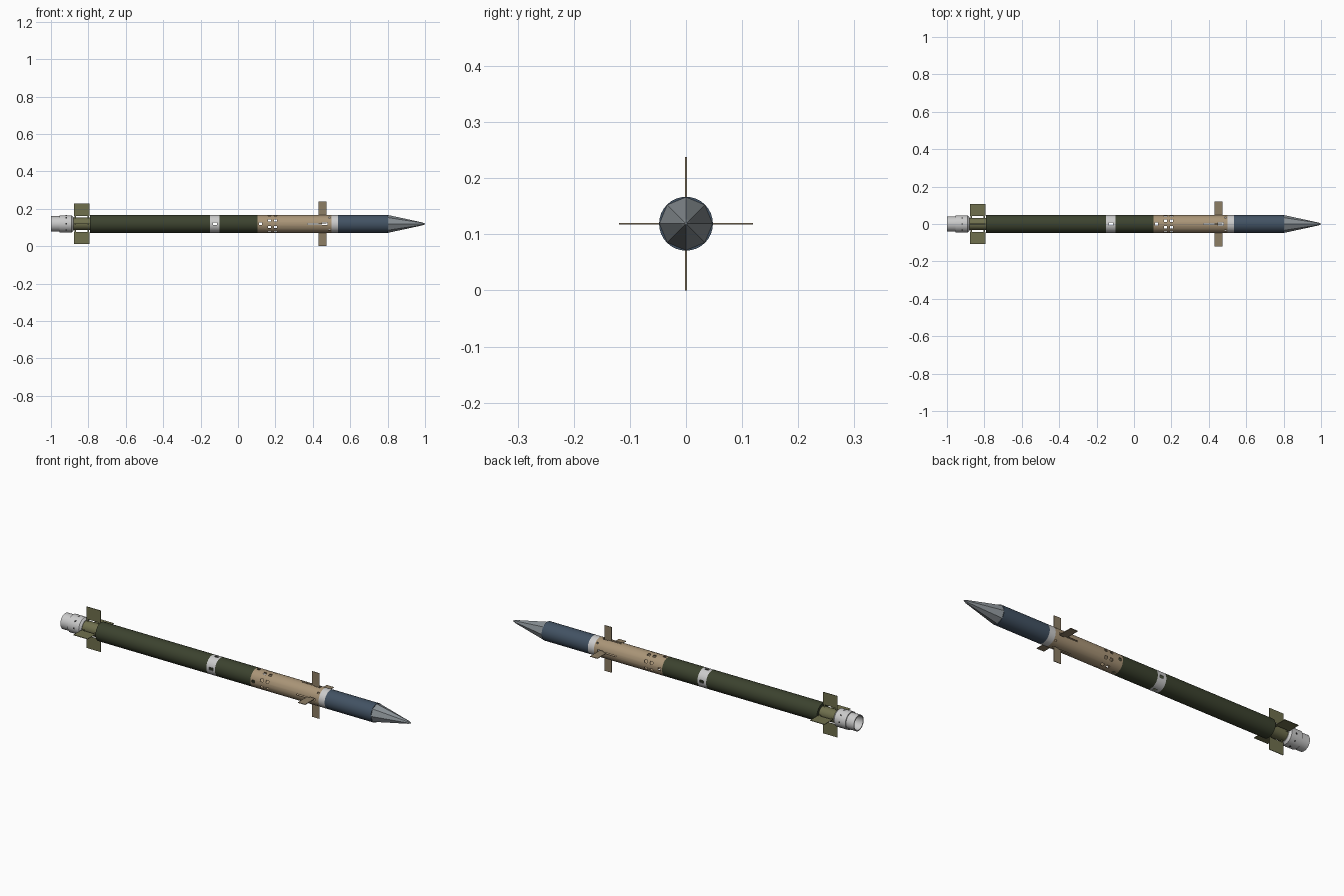
import bpy, bmesh, math
from mathutils import Matrix, Vector

if "Cube" in bpy.data.objects:
    bpy.data.objects.remove(bpy.data.objects["Cube"])

ZC = 0.119   # height of the long axis
R = 0.048    # body radius


def material(name, rgb):
    m = bpy.data.materials.new(name)
    m.diffuse_color = (*rgb, 1)
    m.use_nodes = True
    m.node_tree.nodes["Principled BSDF"].inputs["Base Color"].default_value = m.diffuse_color
    return m


GREEN = material("dark_green", (0.045, 0.055, 0.028))
OLIVE = material("olive", (0.16, 0.16, 0.075))
TAN = material("tan", (0.40, 0.30, 0.185))
BROWN = material("brown", (0.27, 0.21, 0.13))
BLUE = material("slate_blue", (0.055, 0.085, 0.125))
LIGHT = material("light_grey", (0.55, 0.55, 0.55))
NOSE = material("nose_grey", (0.25, 0.28, 0.30))


def finish(bm, name, mat):
    bmesh.ops.recalc_face_normals(bm, faces=bm.faces)
    me = bpy.data.meshes.new(name)
    bm.to_mesh(me)
    bm.free()
    ob = bpy.data.objects.new(name, me)
    bpy.context.collection.objects.link(ob)
    ob.location.z = ZC
    if mat:
        me.materials.append(mat)
    return ob


def smooth(ob):
    bpy.ops.object.select_all(action='DESELECT')
    ob.select_set(True)
    bpy.context.view_layer.objects.active = ob
    bpy.ops.object.shade_smooth_by_angle(angle=math.radians(30))


def lathe(name, profile, mat, sides=32, closed=False, is_smooth=True):
    """Revolve (x, radius) points about the long axis."""
    bm = bmesh.new()
    rings = []
    for x, r in profile:
        rings.append([bm.verts.new((x, r * math.sin(2 * math.pi * i / sides),
                                    r * math.cos(2 * math.pi * i / sides)))
                      for i in range(sides)])
    pairs = list(zip(rings, rings[1:]))
    if closed:
        pairs.append((rings[-1], rings[0]))
    for a, b in pairs:
        for i in range(sides):
            j = (i + 1) % sides
            bm.faces.new((a[i], a[j], b[j], b[i]))
    if not closed:
        bm.faces.new(rings[0])
        bm.faces.new(rings[-1])
    ob = finish(bm, name, mat)
    if is_smooth:
        smooth(ob)
    return ob


def tube(name, x0, x1, r, wall, mat):
    return lathe(name, [(x0, r), (x1, r), (x1, r - wall), (x0, r - wall)], mat, closed=True)


def add_box(bm, x0, x1, r0, r1, width, angle):
    """Box reaching from radius r0 to r1, turned about the long axis."""
    m = (Matrix.Rotation(angle, 4, 'X')
         @ Matrix.Translation(((x0 + x1) / 2, 0, (r0 + r1) / 2))
         @ Matrix.Diagonal((x1 - x0, width, r1 - r0, 1)))
    bmesh.ops.create_cube(bm, size=1, matrix=m)


def boxes(name, mat, specs):
    bm = bmesh.new()
    for x0, x1, r0, r1, w, count, start in specs:
        for k in range(count):
            add_box(bm, x0, x1, r0, r1, w, start + 2 * math.pi * k / count)
    return finish(bm, name, mat)


def cut(ob, specs):
    """Cut each box ring out of a part."""
    for i, s in enumerate(specs):
        cutter = boxes(f"{ob.name}_cutter_{i}", None, [s])
        cutter.hide_render = True
        mod = ob.modifiers.new("holes", 'BOOLEAN')
        mod.operation = 'DIFFERENCE'
        mod.solver = 'EXACT'
        mod.object = cutter
        bpy.context.view_layer.objects.active = ob
        bpy.ops.object.modifier_apply(modifier=mod.name)
        bpy.data.objects.remove(cutter)
    smooth(ob)


# Faceted nose and front section
lathe("nose_cone", [(0.80, R), (0.985, 0.008), (1.0, 0.002)], NOSE, sides=8, is_smooth=False)
lathe("front_section", [(0.535, R), (0.803, R)], BLUE)
lathe("front_ring", [(0.50, R), (0.535, R)], LIGHT)

# Hollow guidance shell with ports and fin slots
P8 = math.pi / 8
shell = tube("guidance_shell", 0.105, 0.50, R, 0.004, TAN)
cut(shell, [
    (0.113, 0.129, 0.03, 0.06, 0.014, 4, 0),
    (0.161, 0.177, 0.03, 0.06, 0.014, 8, P8),
    (0.193, 0.209, 0.03, 0.06, 0.014, 8, P8),
    (0.372, 0.452, 0.03, 0.06, 0.006, 4, 0),
    (0.448, 0.478, 0.03, 0.06, 0.014, 4, 0),
    (0.484, 0.494, 0.03, 0.06, 0.008, 4, math.pi / 4),
])
boxes("front_fins", BROWN, [(0.43, 0.472, 0.032, 0.119, 0.003, 4, 0)])

# Motor body with a light band
lathe("motor_front", [(-0.10, R), (0.105, R)], GREEN)
band = tube("motor_band", -0.15, -0.10, R, 0.004, LIGHT)
cut(band, [(-0.134, -0.112, 0.03, 0.06, 0.014, 4, 0)])
lathe("motor_rear", [(-0.792, R), (-0.15, R)], GREEN)

# Tail hub with fins standing off on small pins
lathe("tail_hub", [(-0.885, 0.033), (-0.79, 0.033)], OLIVE)
boxes("tail_fins", OLIVE, [(-0.877, -0.795, 0.043, 0.108, 0.003, 4, 0)])
boxes("tail_fin_pins", OLIVE, [(-0.875, -0.867, 0.03, 0.045, 0.004, 4, 0),
                               (-0.805, -0.797, 0.03, 0.045, 0.004, 4, 0)])

# Open stepped nozzle
nozzle = lathe("nozzle", [(-0.88, 0.036), (-0.89, 0.046), (-0.955, 0.046), (-0.955, 0.041),
                          (-1.0, 0.041), (-1.0, 0.036), (-0.90, 0.030)], LIGHT)
dark = material("dark_hole", (0.03, 0.03, 0.03))
boxes("nozzle_ports", dark, [(-0.923, -0.915, 0.04, 0.0465, 0.008, 8, 0)])
